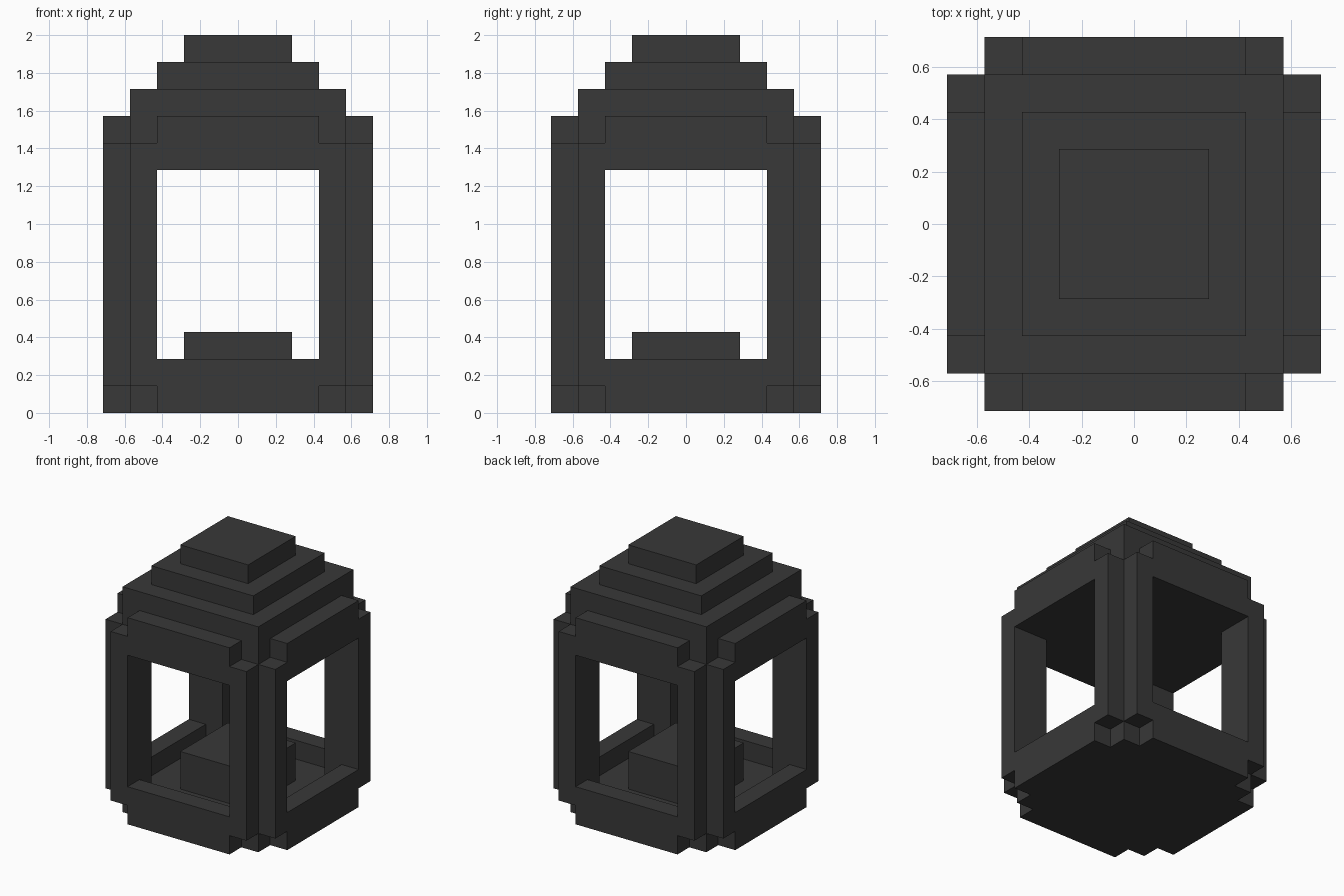
import bpy, bmesh
from math import pi
from mathutils import Matrix

if "Cube" in bpy.data.objects:
    bpy.data.objects.remove(bpy.data.objects["Cube"])

U = 1 / 7  # block size: the model is 14 blocks tall

mat = bpy.data.materials.new("dark_metal")
mat.diffuse_color = (0.04, 0.04, 0.04, 1)
mat.use_nodes = True
mat.node_tree.nodes["Principled BSDF"].inputs["Base Color"].default_value = mat.diffuse_color


def box(name, x0, x1, y0, y1, z0, z1):
    bm = bmesh.new()
    bmesh.ops.create_cube(bm, size=U)
    bmesh.ops.scale(bm, vec=(x1 - x0, y1 - y0, z1 - z0), verts=bm.verts)
    me = bpy.data.meshes.new(name)
    bm.to_mesh(me)
    bm.free()
    me.materials.append(mat)
    ob = bpy.data.objects.new(name, me)
    ob.location = ((x0 + x1) / 2 * U, (y0 + y1) / 2 * U, (z0 + z1) / 2 * U)
    bpy.context.collection.objects.link(ob)
    return ob


def slab(name, r, z0, z1):
    return box(name, -r, r, -r, r, z0, z1)


# Base, pedestal inside, and stepped roof
slab("base_floor", 4, 0, 1)
slab("pedestal", 2, 1, 3)
slab("roof_lower_tier", 4, 9, 12)
slab("roof_middle_tier", 3, 12, 13)
slab("roof_cap", 2, 13, 14)

# Corner posts
for i, sx in enumerate((-1, 1)):
    for j, sy in enumerate((-1, 1)):
        cx, cy = 3.5 * sx, 3.5 * sy
        box(f"corner_post_{2 * i + j + 1}", cx - .5, cx + .5, cy - .5, cy + .5, 1, 9)

# Window frame: notched outline with a rectangular opening
outline = [(-3, 0), (3, 0), (3, 1), (4, 1), (4, 10), (3, 10),
           (3, 11), (-3, 11), (-3, 10), (-4, 10), (-4, 1), (-3, 1)]
opening = [(-3, 2), (-3, 9), (3, 9), (3, 2)]
cu = bpy.data.curves.new("frame_profile", 'CURVE')
cu.dimensions = '2D'
cu.fill_mode = 'BOTH'
cu.extrude = U / 2
for pts in (outline, opening):
    sp = cu.splines.new('POLY')
    sp.points.add(len(pts) - 1)
    for p, (x, z) in zip(sp.points, pts):
        p.co = (x * U, z * U, 0, 1)
    sp.use_cyclic_u = True
profile = bpy.data.objects.new("frame_profile", cu)
bpy.context.collection.objects.link(profile)
bpy.context.view_layer.update()
frame = bpy.data.meshes.new_from_object(profile)
bpy.data.objects.remove(profile)
frame.transform(Matrix.Translation((0, -4.5 * U, 0)) @ Matrix.Rotation(pi / 2, 4, 'X'))
bm = bmesh.new()
bm.from_mesh(frame)
bmesh.ops.remove_doubles(bm, verts=bm.verts, dist=1e-4)
bmesh.ops.recalc_face_normals(bm, faces=bm.faces)
for f in bm.faces:
    f.smooth = False
bm.to_mesh(frame)
bm.free()
frame.materials.clear()
frame.materials.append(mat)

# One frame on each side
for i, side in enumerate(("front", "right", "back", "left")):
    ob = bpy.data.objects.new(side + "_window_frame", frame)
    ob.rotation_euler.z = i * pi / 2
    bpy.context.collection.objects.link(ob)
